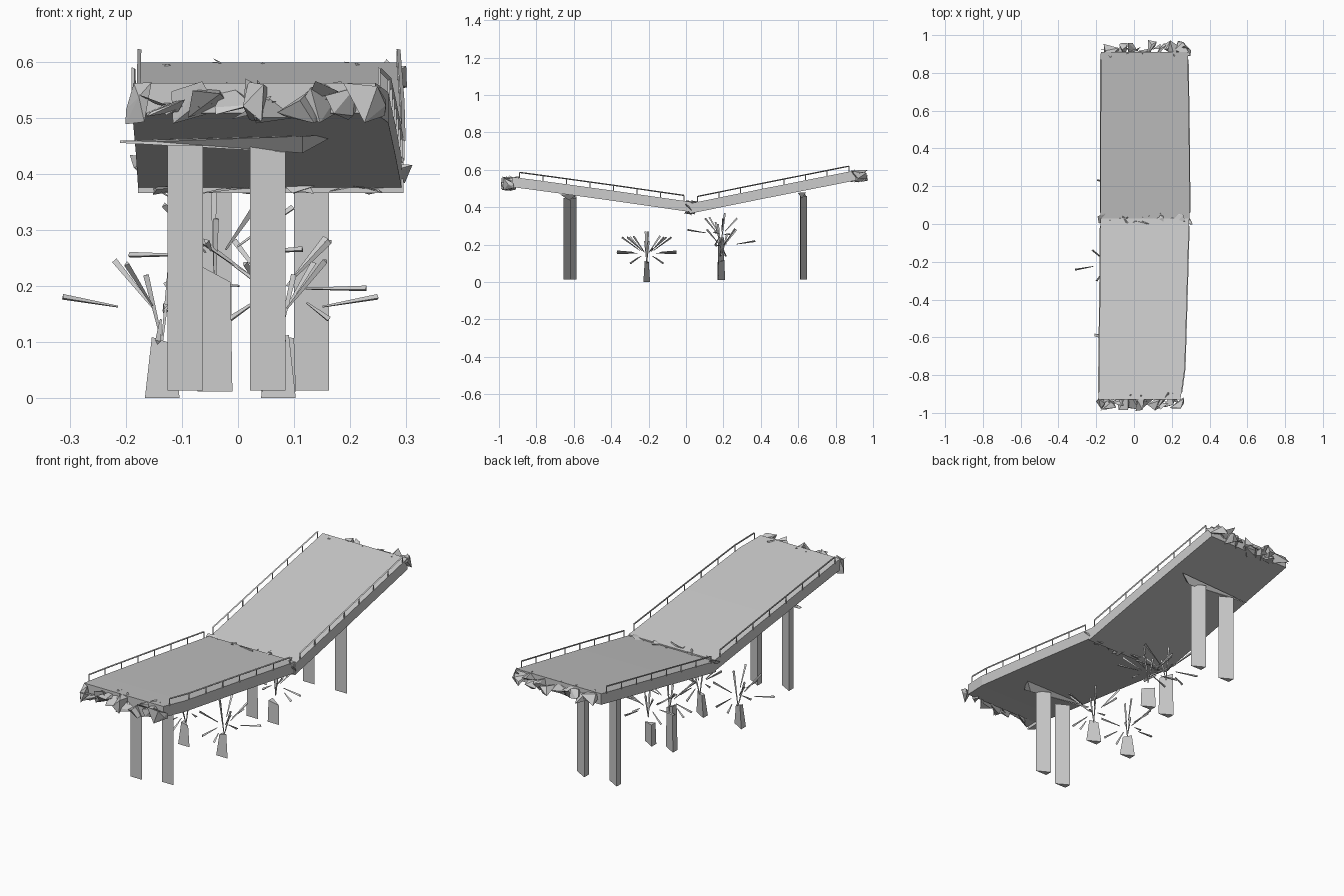
import bpy, bmesh, math, random
from mathutils import Vector

random.seed(7)
cube = bpy.data.objects.get("Cube")
if cube:
    bpy.data.objects.remove(cube)

grey = bpy.data.materials.new("concrete_grey")
grey.use_nodes = True
COLOUR = (0.6, 0.6, 0.6, 1)
grey.diffuse_color = COLOUR
grey.node_tree.nodes["Principled BSDF"].inputs["Base Color"].default_value = COLOUR


def finish(name, bm):
    bmesh.ops.recalc_face_normals(bm, faces=bm.faces)
    mesh = bpy.data.meshes.new(name)
    bm.to_mesh(mesh)
    bm.free()
    mesh.materials.append(grey)
    ob = bpy.data.objects.new(name, mesh)
    bpy.context.collection.objects.link(ob)
    return ob


def loft(bm, rings):
    """Join matching rings of points into a capped tube."""
    loops = [[bm.verts.new(p) for p in ring] for ring in rings]
    n = len(loops[0])
    for a, b in zip(loops, loops[1:]):
        for i in range(n):
            j = (i + 1) % n
            bm.faces.new((a[i], a[j], b[j], b[i]))
    bm.faces.new(loops[0])
    bm.faces.new(loops[-1])


def stick(bm, a, b, r0, r1):
    """Three-sided tapered bar between two points."""
    a, b = Vector(a), Vector(b)
    d = (b - a).normalized()
    u = d.orthogonal().normalized()
    v = d.cross(u)
    turn = [math.radians(t) for t in (30, 150, 270)]
    loft(bm, [[p + (u * math.cos(t) + v * math.sin(t)) * r for t in turn]
              for p, r in ((a, r0), (b, r1))])


def prism(name, x, y, w, d, z0, z1, top=1.0, slant=0.0):
    """Upright post with a right-triangle section."""
    bm = bmesh.new()
    corners = ((-.5, -.5), (.5, -.5), (-.5, .5))
    loft(bm, [[(x + cx * w * s, y + cy * d * s, z - cx * sl) for cx, cy in corners]
              for z, s, sl in ((z0, 1, 0), (z1, top, slant))])
    return finish(name, bm)


def chunk(bm, c, size):
    """Angular lump: hull of random points in a box."""
    vs = [bm.verts.new([c[k] + random.uniform(-.5, .5) * size[k] for k in range(3)])
          for _ in range(7)]
    hull = bmesh.ops.convex_hull(bm, input=vs)
    loose = [v for v in hull["geom_interior"] + hull["geom_unused"]
             if isinstance(v, bmesh.types.BMVert) and v.is_valid]
    bmesh.ops.delete(bm, geom=list(set(loose)), context="VERTS")


def rubble(name, start, end, count, size, shards):
    """Row of broken lumps with thin shards sticking out."""
    bm = bmesh.new()
    a, b = Vector(start), Vector(end)
    for i in range(count):
        chunk(bm, a.lerp(b, (i + .5) / count), size)
    for _ in range(shards):
        p = a.lerp(b, random.random())
        q = p + Vector([random.uniform(-.6, .6) * s for s in size])
        w = Vector((random.uniform(.02, .06), random.uniform(-.02, .02), random.uniform(-.02, .02)))
        bm.faces.new([bm.verts.new(v) for v in (p, p + w, q)])
    return finish(name, bm)


# Deck halves: stations of y, left x, right x, top z
THICK = 0.054
front_path = [(-.93, -.187, .245, .562), (-.8, -.187, .268, .545),
              (-.4, -.182, .28, .49), (.03, -.178, .292, .428)]
back_path = [(.02, -.178, .295, .42), (.4, -.178, .293, .497), (.91, -.176, .285, .598)]


def sample(path, y):
    for p, q in zip(path, path[1:]):
        if y <= q[0]:
            break
    t = (y - p[0]) / (q[0] - p[0])
    return [u + (v - u) * t for u, v in zip(p, q)]


for half, path in (("front", front_path), ("back", back_path)):
    bm = bmesh.new()
    loft(bm, [[(xl, y, z), (xr, y, z), (xr, y, z - THICK), (xl, y, z - THICK)]
              for y, xl, xr, z in path])
    finish(half + "_deck", bm)

    # Thin guard rails along both edges
    first, last = path[0][0] + .04, path[-1][0] - .04
    ys = [first + (last - first) * i / 7 for i in range(8)]
    for side, col in (("right", 1), ("left", 2)):
        bm = bmesh.new()
        spots = [sample(path, y) for y in ys]
        tops = [Vector((s[col], s[0], s[3] + .03)) for s in spots]
        for p, q in zip(tops, tops[1:]):
            stick(bm, p, q, .004, .004)
        for p in tops:
            stick(bm, p, p - Vector((0, 0, .034)), .003, .003)
        finish(f"{half}_{side}_railing", bm)

# Broken edges and the cracked joint
rubble("front_rubble", (-.18, -.94, .525), (.24, -.94, .53), 11, (.09, .10, .08), 14)
rubble("back_rubble", (-.14, .925, .565), (.28, .925, .57), 10, (.09, .10, .07), 14)
rubble("joint_rubble", (-.17, .025, .41), (.29, .025, .41), 12, (.09, .07, .06), 12)
rubble("joint_underside_shards", (-.16, .02, .375), (.28, .02, .375), 4, (.1, .06, .03), 10)

# Piers
for name, x, y, z1 in (("front_right_pier", -.094, -.637, .45), ("front_left_pier", .053, -.603, .45),
                       ("back_right_pier", -.043, .627, .46), ("back_left_pier", .131, .63, .46)):
    prism(name, x, y, .063, .035, .014, z1)

# Thin wedge caps on the piers
for name, x0, x1, y, z, d in (("front_pier_cap", -.21, .175, -.625, .455, .09),
                              ("back_pier_cap", -.16, .24, .62, .465, .045)):
    bm = bmesh.new()
    loft(bm, [[(x0, y + d / 2, z), (x0, y + d / 3, z + .004), (x0, y + d / 3, z)],
              [(x1 - .06, y - d / 2, z + .012), (x1, y + d / 2, z + .015), (x1 - .06, y, z - .018)]])
    finish(name, bm)

# Bare trees: angle, inner radius, outer radius, inner z, outer z
BRANCHES = [(190, .08, .18, .163, .18), (88, .05, .16, .155, .155), (272, .07, .16, .16, .165),
            (60, .03, .12, .17, .24), (140, .02, .11, .16, .245), (235, .03, .11, .165, .24),
            (290, .04, .14, .17, .24), (95, .05, .09, .13, .10), (265, .03, .09, .14, .10),
            (20, .0, .02, .1, .27), (200, .0, .03, .1, .22)]


def tree(name, x, y, z0, height, turn, lift, top, slant):
    prism(name + "_trunk", x, y, .062, .036, z0, z0 + height, top, slant)
    bm = bmesh.new()
    for ang, r0, r1, za, zb in BRANCHES:
        t = math.radians(ang + turn)
        c, s = math.cos(t), math.sin(t)
        stick(bm, (x + c * r0, y + s * r0, za + lift), (x + c * r1, y + s * r1, zb + lift), .002, .006)
    finish(name + "_branches", bm)


tree("front_right_tree", -.135, -.21, 0, .103, 0, 0, .6, .012)
tree("front_left_tree", .072, -.21, 0, .108, 180, 0, .6, -.01)
tree("back_right_tree", -.041, .187, .012, .21, 75, .1, .9, .03)
tree("back_left_tree", .072, .19, .012, .10, 260, .04, .9, .01)
